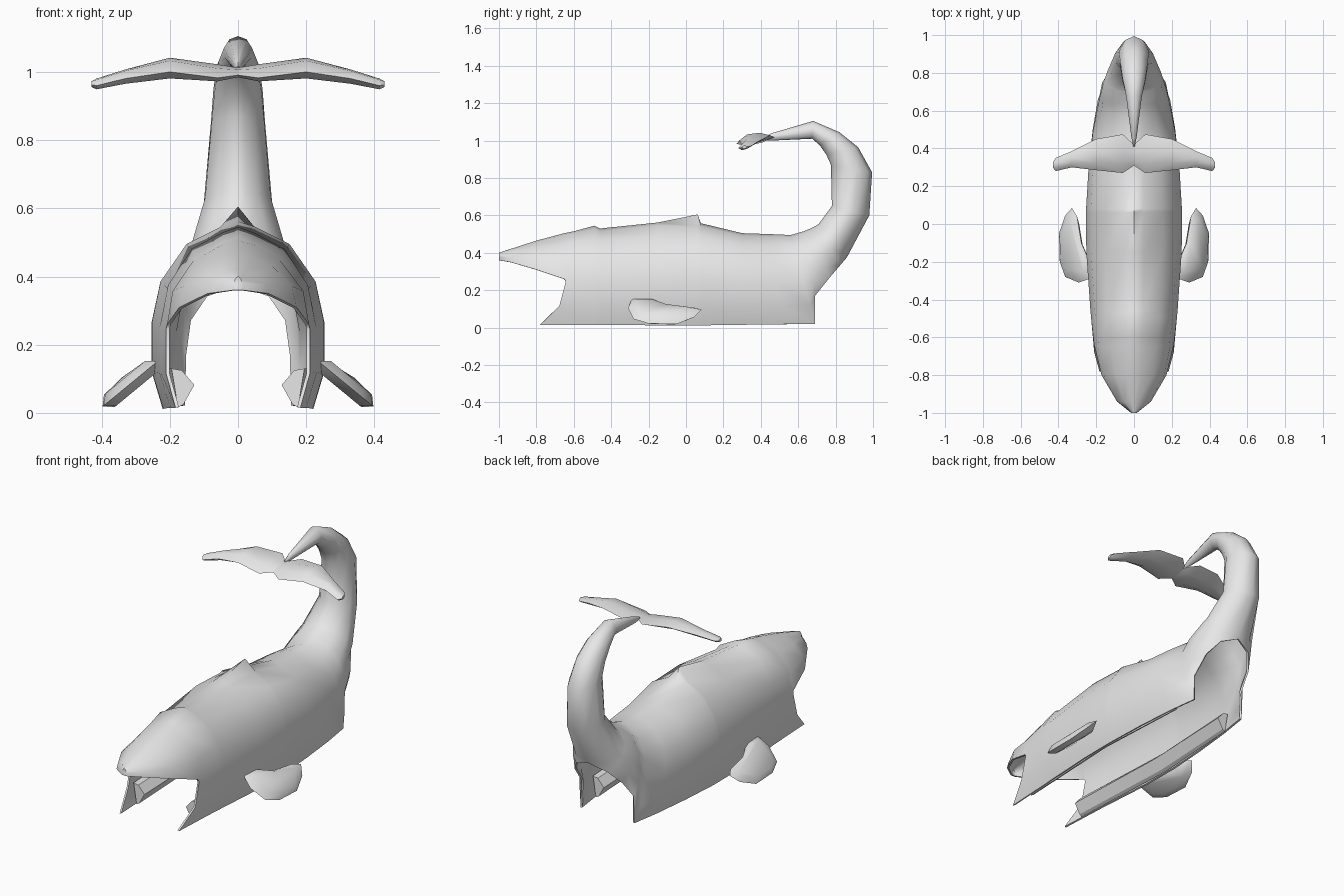
import bpy, bmesh, math
from mathutils import Vector

cube = bpy.data.objects.get("Cube")
if cube:
    bpy.data.objects.remove(cube)

grey = bpy.data.materials.new("plain grey")
grey.use_nodes = True
grey.diffuse_color = (0.8, 0.8, 0.8, 1)
grey.node_tree.nodes["Principled BSDF"].inputs["Base Color"].default_value = (0.8, 0.8, 0.8, 1)


def finish(name, bm, angle=45, wall=None):
    """Turn a bmesh into a shaded object, optionally given a wall thickness."""
    bmesh.ops.remove_doubles(bm, verts=bm.verts, dist=0.0005)
    bmesh.ops.recalc_face_normals(bm, faces=bm.faces)
    mesh = bpy.data.meshes.new(name)
    bm.to_mesh(mesh)
    bm.free()
    mesh.materials.append(grey)
    obj = bpy.data.objects.new(name, mesh)
    bpy.context.collection.objects.link(obj)
    bpy.ops.object.select_all(action='DESELECT')
    obj.select_set(True)
    bpy.context.view_layer.objects.active = obj
    if wall:
        mod = obj.modifiers.new("wall", 'SOLIDIFY')
        mod.thickness = wall
        mod.offset = -1
        bpy.ops.object.modifier_apply(modifier=mod.name)
    bpy.ops.object.shade_smooth_by_angle(angle=math.radians(angle))


def loft(bm, rings, closed=True, caps=True, skip=lambda i, j: False):
    """Skin consecutive rings of points with quads."""
    rows = [[bm.verts.new(p) for p in ring] for ring in rings]
    n = len(rows[0])
    for i in range(len(rows) - 1):
        a, b = rows[i], rows[i + 1]
        for j in range(n if closed else n - 1):
            if not skip(i, j):
                k = (j + 1) % n
                bm.faces.new((a[j], a[k], b[k], b[j]))
    if caps:
        bm.faces.new(rows[0])
        bm.faces.new(rows[-1][::-1])


# Half cross-sections, rim to crown: (height fraction, width fraction)
LIP = [(0, 1), (0, 1), (0, 1), (.4, .92), (.78, .58), (.95, .22), (1, 0)]
ARCH = [(0, .86), (.2, .99), (.46, .99), (.68, .89), (.88, .59), (.97, .2), (1, 0)]
RIDGE = [(0, .86), (.19, .99), (.42, .99), (.62, .89), (.8, .59), (.89, .2), (1, 0)]
BLEND = [(0, .62), (.12, .82), (.4, 1), (.66, .95), (.88, .6), (.97, .24), (1, 0)]
TUBE = [(0, 0), (.1, .6), (.38, 1), (.65, .96), (.88, .58), (.97, .24), (1, 0)]

# Stations: section, rim (y, z), crown (y, z), half width, bend
STATIONS = [
    (LIP, (-1, .36), (-1, .40), .015, 1),
    (LIP, (-.94, .35), (-.94, .42), .09, 1),
    (LIP, (-.8, .31), (-.8, .465), .172, 1),
    (LIP, (-.65, .26), (-.65, .505), .208, 1),
    (ARCH, (-.78, .015), (-.6, .515), .213, .35),
    (ARCH, (-.49, .015), (-.49, .545), .23, 1),
    (ARCH, (-.46, .015), (-.46, .53), .233, 1),
    (ARCH, (-.15, .012), (-.15, .562), .255, 1),
    (RIDGE, (.06, .012), (.062, .605), .257, 1),
    (ARCH, (.085, .012), (.08, .558), .256, 1),
    (ARCH, (.3, .015), (.3, .505), .243, 1),
    (ARCH, (.52, .018), (.45, .5), .22, 1),
    (ARCH, (.69, .02), (.56, .495), .192, 1),
    (ARCH, (.69, .17), (.63, .515), .185, 1),
    (ARCH, (.77, .27), (.665, .53), .17, 1),
    (BLEND, (.83, .34), (.69, .542), .153, 1),
    (TUBE, (.86, .375), (.71, .555), .143, 1),
    (TUBE, (.98, .6), (.78, .65), .1, 1),
    (TUBE, (.995, .83), (.775, .87), .08, 1),
    (TUBE, (.92, .965), (.75, .925), .072, 1),
    (TUBE, (.82, 1.045), (.715, .975), .062, 1),
    (TUBE, (.68, 1.105), (.675, 1.01), .042, 1),
    (TUBE, (.46, 1.04), (.46, 1.0), .014, 1),
    (TUBE, (.41, 1.018), (.41, 1.002), .004, 1),
]


def body_ring(section, rim, crown, width, bend):
    half = []
    for t, f in section:
        y = rim[0] + (crown[0] - rim[0]) * t ** bend
        half.append((width * f, y, rim[1] + (crown[1] - rim[1]) * t))
    return [(-x, y, z) for x, y, z in half] + half[-2::-1]


# Hollow body, open below, with back crests and the curled tail
bm = bmesh.new()
JAW = 3
loft(bm, [body_ring(*s) for s in STATIONS], closed=False, caps=False,
     skip=lambda i, j: i <= JAW and j in (0, 1, 10, 11))
# Close the blunt snout
snout = body_ring(*STATIONS[0])
loft(bm, [snout[2:7], snout[10:5:-1]], closed=False, caps=False)
bmesh.ops.dissolve_degenerate(bm, dist=0.0005, edges=bm.edges)
finish("hollow_body_and_tail", bm, 50, wall=.01)

# Tail flukes: x, front y, back y, middle z, thickness
FLUKE = [(0, .31, .42, 1.0, .022), (.06, .27, .475, 1.0, .038),
         (.2, .285, .45, 1.014, .052), (.33, .3, .385, .988, .038),
         (.415, .28, .35, .966, .028), (.43, .3, .325, .965, .016)]
# Flipper outline (reach, y) and inner rail section (x, z)
FLIPPER = [(-.1, -.29), (.3, -.31), (.8, -.28), (1, -.2), (1.03, -.05),
           (.8, .045), (.55, .085), (.36, .04), (.2, -.1), (-.1, -.2)]
RAIL = [(.195, .13), (.165, .125), (.128, .082), (.16, .025), (.176, .016)]

for side, label in ((1, "left"), (-1, "right")):
    bm = bmesh.new()
    rings = []
    for x, y0, y1, z, h in FLUKE:
        ring = []
        for u, v in ((0, 0), (.25, .5), (.65, .45), (1, 0), (.65, -.45), (.25, -.5)):
            tilt = (u - .5) * (y1 - y0) * .17
            ring.append((side * x, y0 + (y1 - y0) * u, z + v * h + tilt))
        rings.append(ring)
    loft(bm, rings)
    finish(label + "_tail_fluke", bm, 50)

    # Side flippers: outline puffed to a rounded slab
    mid = Vector((.47, -.13))
    bm = bmesh.new()
    rings = []
    for scale, lift in ((.75, -.024), (1, 0), (.75, .024)):
        ring = []
        for p in FLIPPER:
            s, y = mid + (Vector(p) - mid) * scale
            ring.append((side * (.25 + .143 * s + .66 * lift), y,
                         .14 - .118 * s + .74 * lift + max(0, y) * .25))
        rings.append(ring)
    loft(bm, rings)
    finish(label + "_flipper", bm, 60)

    # Long rail inside the bottom of each wall
    bm = bmesh.new()
    loft(bm, [[(side * x * k, y, z) for x, z in RAIL]
              for y, k in ((-.64, 1), (0, 1.18), (.54, 1))])
    finish(label + "_inner_rail", bm, 25)
